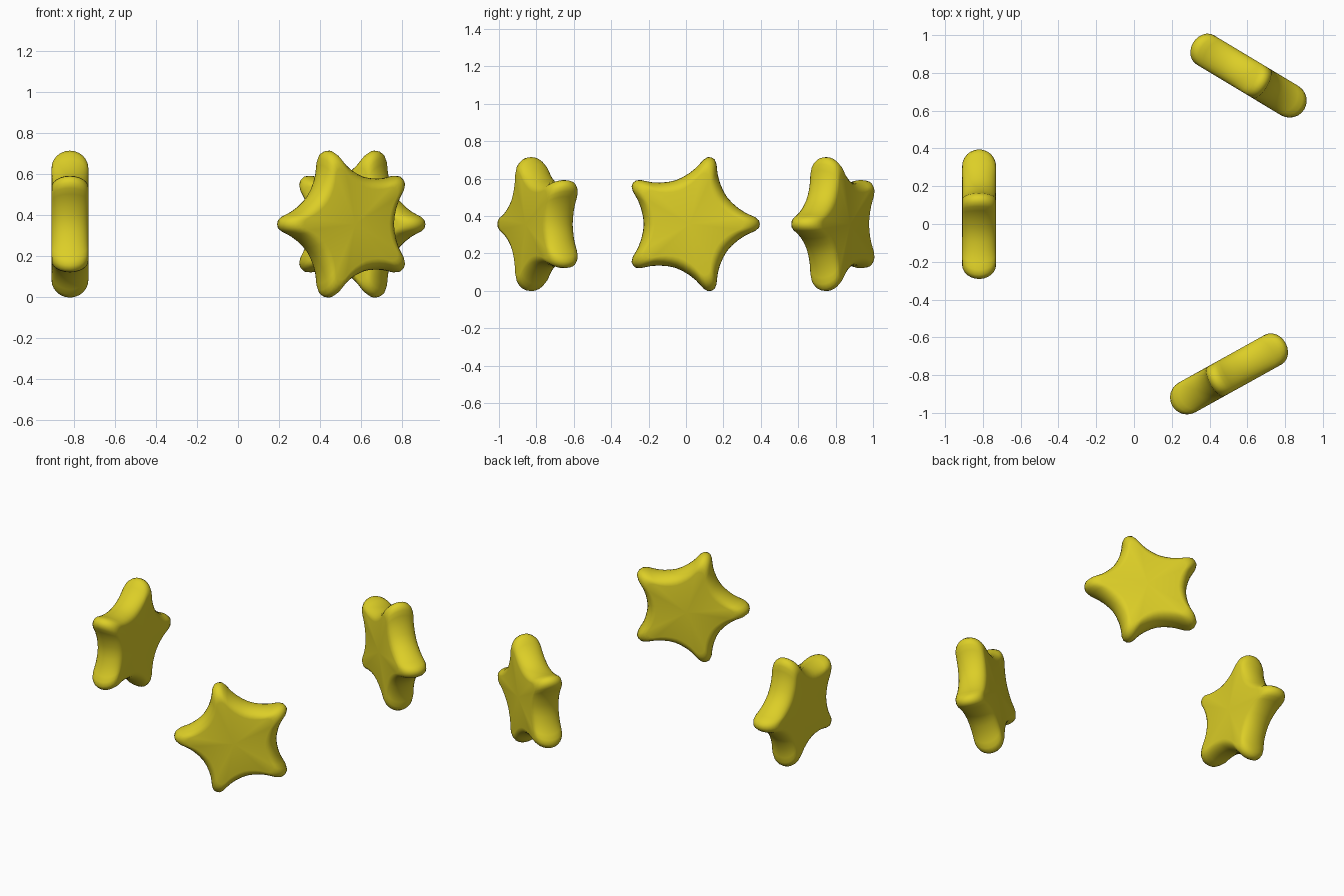
import bpy, bmesh
from math import sin, cos, radians, pi

if "Cube" in bpy.data.objects:
    bpy.data.objects.remove(bpy.data.objects["Cube"])

# outline of half an arm: (degrees away from the tip, radius)
HALF_ARM = [(0, .375), (3, .371), (6, .352), (9, .323), (12, .301),
            (18, .274), (27, .253), (36, .246)]
HALF_THICK = 0.09
FACE_SCALE = 0.76   # size of the flat face relative to the outline
STEPS = 12          # segments of the rounded rim

gold = bpy.data.materials.new("yellow")
gold.diffuse_color = (0.72, 0.62, 0.02, 1)
gold.use_nodes = True
gold.node_tree.nodes["Principled BSDF"].inputs["Base Color"].default_value = gold.diffuse_color


def star_outline():
    arm = [(-a, r) for a, r in HALF_ARM[:0:-1]] + HALF_ARM[:-1]
    return [(r * cos(radians(a + 72 * k)), r * sin(radians(a + 72 * k)))
            for k in range(5) for a, r in arm]


def puffy_star(name, center, turn):
    """Upright star whose first tip points along the 'turn' heading."""
    outline = star_outline()
    n = len(outline)
    c, s = cos(radians(turn)), sin(radians(turn))
    bm = bmesh.new()

    def vert(u, z, t):
        return bm.verts.new((u * c - t * s, u * s + t * c, z))

    # rounded rim made of scaled outlines
    rings = []
    for i in range(STEPS + 1):
        a = -pi / 2 + pi * i / STEPS
        k = FACE_SCALE + (1 - FACE_SCALE) * cos(a)
        rings.append([vert(u * k, z * k, HALF_THICK * sin(a)) for u, z in outline])
    for lo, hi in zip(rings, rings[1:]):
        for j in range(n):
            m = (j + 1) % n
            bm.faces.new((lo[j], lo[m], hi[m], hi[j]))
    # flat front and back faces
    for ring, side in ((rings[0], -1), (rings[-1], 1)):
        mid = vert(0, 0, side * HALF_THICK)
        for j in range(n):
            bm.faces.new((ring[j], ring[(j + 1) % n], mid))
    bmesh.ops.recalc_face_normals(bm, faces=bm.faces)
    for f in bm.faces:
        f.smooth = True
    mesh = bpy.data.meshes.new(name)
    bm.to_mesh(mesh)
    bm.free()
    mesh.materials.append(gold)
    ob = bpy.data.objects.new(name, mesh)
    ob.location = (*center, 0.357)
    bpy.context.collection.objects.link(ob)


# three stars spaced around a circle
puffy_star("left_star", (-0.82, 0.02), 90)
puffy_star("back_star", (0.58, 0.80), -31)
puffy_star("front_star", (0.53, -0.78), 209)
